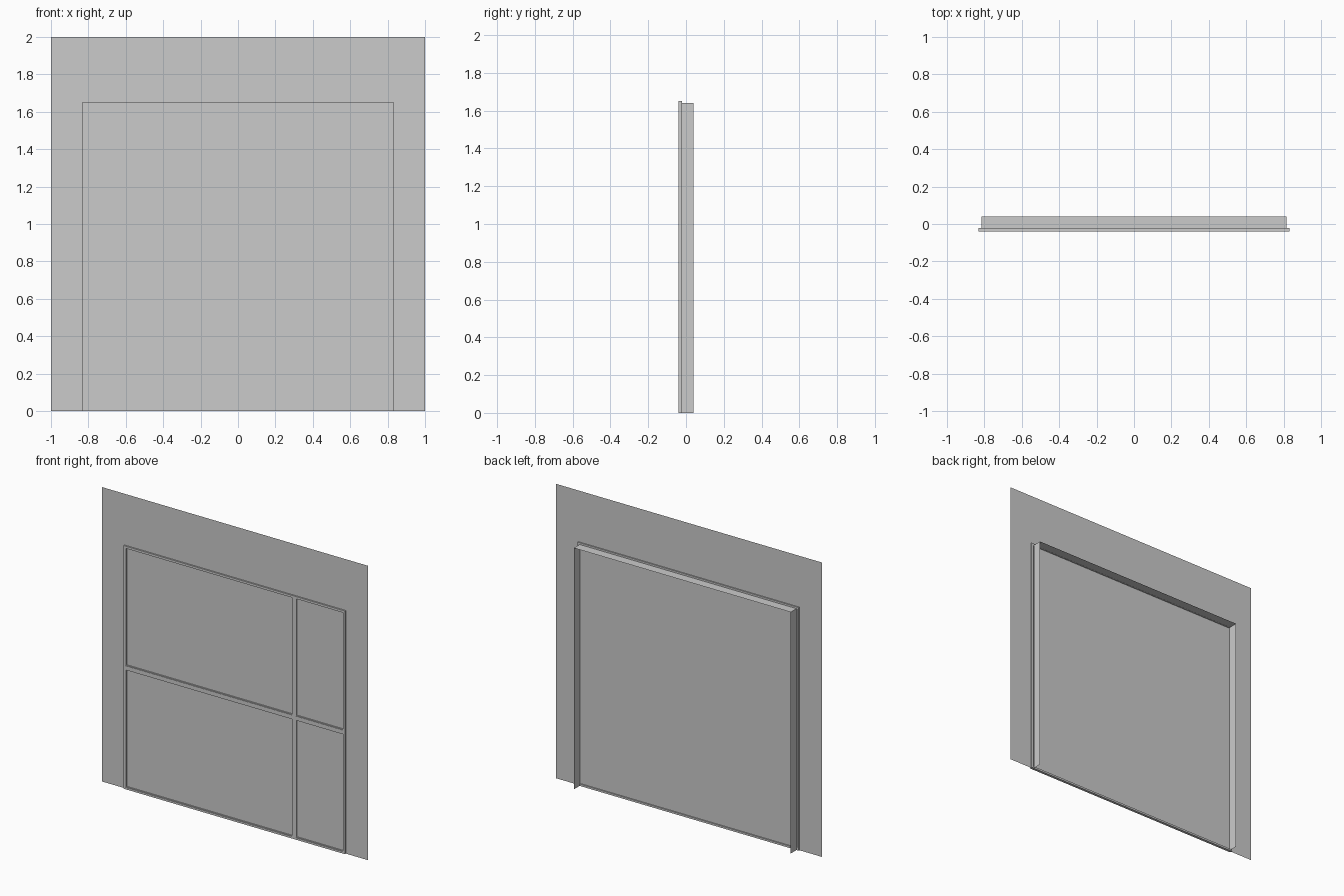
import bpy, bmesh

if "Cube" in bpy.data.objects:
    bpy.data.objects.remove(bpy.data.objects["Cube"])

FRONT, WALL, LIP, BACK = -0.04, -0.03, -0.022, 0.04   # depths along y
W, H, B = 0.832, 1.652, 0.017                         # frame half width, height, bar width
MX, MZ = 0.447, 0.826                                 # mullion centre lines


def finish(name, bm):
    mesh = bpy.data.meshes.new(name)
    bm.to_mesh(mesh)
    bm.free()
    obj = bpy.data.objects.new(name, mesh)
    bpy.context.collection.objects.link(obj)
    return obj


def box(name, x0, x1, y0, y1, z0, z1):
    bm = bmesh.new()
    bmesh.ops.create_cube(bm, size=1)
    for v in bm.verts:
        v.co = ((x0 + x1) / 2 + v.co.x * (x1 - x0),
                (y0 + y1) / 2 + v.co.y * (y1 - y0),
                (z0 + z1) / 2 + v.co.z * (z1 - z0))
    return finish(name, bm)


def sheet(name, quads):
    bm = bmesh.new()
    for q in quads:
        bm.faces.new([bm.verts.new(c) for c in q])
    bmesh.ops.remove_doubles(bm, verts=bm.verts, dist=1e-5)
    return finish(name, bm)


def upright(x0, x1, z0, z1, y):
    return [(x0, y, z0), (x1, y, z0), (x1, y, z1), (x0, y, z1)]


def border(name, x0, x1, z0, z1, t, y0, y1):
    # four bars around a rectangle, lying inside it
    box(name + "_left", x0, x0 + t, y0, y1, z0, z1)
    box(name + "_right", x1 - t, x1, y0, y1, z0, z1)
    box(name + "_bottom", x0 + t, x1 - t, y0, y1, z0, z0 + t)
    box(name + "_top", x0 + t, x1 - t, y0, y1, z1 - t, z1)


# thin wall sheet around the window, and the glass
I = W - B
sheet("wall", [upright(-1, -I, 0, 2, WALL), upright(I, 1, 0, 2, WALL),
               upright(-I, I, H - B, 2, WALL)])
sheet("glass", [upright(-I, I, 0, H - B, WALL)])

# outer frame
border("frame", -W, W, 0, H, B - 0.004, FRONT, LIP)

# mullions
box("vertical_mullion", MX - 0.013, MX + 0.013, FRONT, WALL, 0, H - 0.013)
box("horizontal_mullion", -W + 0.013, W - 0.013, FRONT, WALL, MZ - 0.013, MZ + 0.013)

# stepped bead around each pane
e = 0.013
for xn, x0, x1 in (("wide", -W + e, MX - e), ("narrow", MX + e, W - e)):
    for zn, z0, z1 in (("lower", e, MZ - e), ("upper", MZ + e, H - e)):
        border(f"{xn}_{zn}_bead", x0, x1, z0, z1, 0.004, FRONT + 0.003, WALL)

# open-bottomed sleeve lining the opening behind the wall
S, T = 0.815, 1.64
sheet("reveal", [
    [(-S, LIP, 0), (-S, BACK, 0), (-S, BACK, T), (-S, LIP, T)],
    [(-S, LIP, T), (-S, BACK, T), (S, BACK, T), (S, LIP, T)],
    [(S, LIP, T), (S, BACK, T), (S, BACK, 0), (S, LIP, 0)]])
